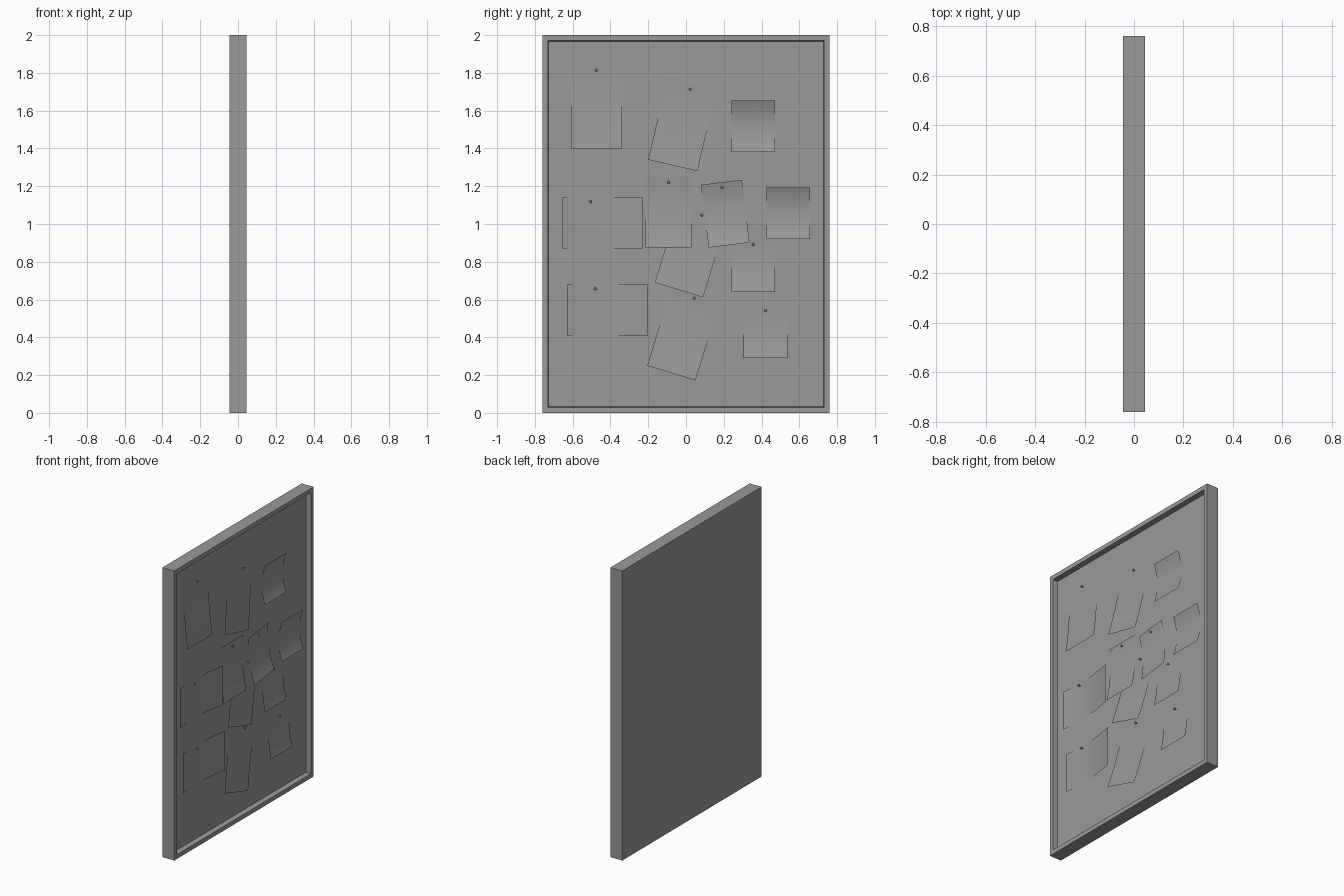
import bpy, bmesh, math
from mathutils import Vector, Matrix

cube = bpy.data.objects.get("Cube")
if cube:
    bpy.data.objects.remove(cube)

grey = bpy.data.materials.new("plain grey")
grey.use_nodes = True
GREY = (0.32, 0.32, 0.32, 1)
grey.diffuse_color = GREY
grey.node_tree.nodes["Principled BSDF"].inputs["Base Color"].default_value = GREY

BACK, FRONT, BOARD = -0.045, 0.045, 0.01    # depth levels along x
HALF_W, TALL, RIM = 0.76, 2.0, 0.042


def finish(bm, name, smooth=False):
    mesh = bpy.data.meshes.new(name)
    bm.to_mesh(mesh)
    bm.free()
    mesh.materials.append(grey)
    for p in mesh.polygons:
        p.use_smooth = smooth
    obj = bpy.data.objects.new(name, mesh)
    bpy.context.collection.objects.link(obj)
    return obj


# Frame and board: a slab whose front is inset for the rim, then sunk
bm = bmesh.new()
bmesh.ops.create_cube(bm, size=1, matrix=Matrix.Translation((0, 0, TALL / 2))
                      @ Matrix.Diagonal((FRONT - BACK, 2 * HALF_W, TALL, 1)))
face = max(bm.faces, key=lambda f: f.normal.x)
bmesh.ops.inset_region(bm, faces=[face], thickness=RIM)
# slightly tapered inner wall of the rim
bmesh.ops.inset_region(bm, faces=[face], thickness=0.005)
for v in face.verts:
    v.co.x = BOARD
bm.normal_update()
finish(bm, "framed_board")


def sheet(name, y, z, w, h, angle=0, pin=0.92, touch=0.9, lift=0.03, sideways=False):
    """Curled sheet from its bottom left corner; it touches the board at 'touch'."""
    turn = Matrix.Rotation(math.radians(angle), 3, 'X')
    corner = Vector((BOARD + 0.002, y, z))
    bm = bmesh.new()
    nu, nv = (14, 1) if sideways else (1, 14)
    bmesh.ops.create_grid(bm, x_segments=nu, y_segments=nv, size=0.5)
    for v in bm.verts:
        a, b = v.co.x + 0.5, v.co.y + 0.5
        t = (a if sideways else b) - touch
        bend = lift * (t / max(touch, 1 - touch)) ** 2
        v.co = corner + turn @ Vector((bend, a * w, b * h))
    bm.normal_update()
    finish(bm, name, True)

    # Pin with a small round head
    along = touch if sideways else 0.5
    spot = corner + turn @ Vector((0.004, along * w, pin * h))
    bm = bmesh.new()
    upright = Matrix.Rotation(math.pi / 2, 4, 'Y')
    bmesh.ops.create_cone(bm, cap_ends=True, segments=10, radius1=0.003, radius2=0.003,
                          depth=0.016, matrix=Matrix.Translation(spot) @ upright)
    bmesh.ops.create_uvsphere(bm, u_segments=10, v_segments=6, radius=0.007,
                              matrix=Matrix.Translation(spot + Vector((0.009, 0, 0))))
    finish(bm, name + "_pin", True)


# Tall sheets curling out at the bottom
sheet("tall_sheet_upright", -0.61, 1.40, 0.27, 0.45)
for i, (y, z, angle) in enumerate([(-0.20, 1.34, -13), (-0.165, 0.69, -17), (-0.205, 0.25, -17)]):
    sheet(f"tall_sheet_tilted_{i + 1}", y, z, 0.267, 0.45, angle)

# Wide sheets curling sideways
for i, (y, z) in enumerate([(-0.655, 0.87), (-0.63, 0.41)]):
    sheet(f"wide_sheet_{i + 1}", y, z, 0.428, 0.27, touch=0.35, sideways=True)

# Medium sheets lifting at both ends
sheet("medium_sheet_upright", -0.215, 0.875, 0.245, 0.375, touch=0.72)
sheet("medium_sheet_tilted", 0.12, 0.875, 0.218, 0.335, 7, touch=0.6)

# Small square notes
for i, (y, z, touch) in enumerate([(0.24, 1.38, 0.5), (0.425, 0.92, 0.5),
                                   (0.24, 0.64, 0.9), (0.305, 0.29, 0.9)]):
    sheet(f"small_note_{i + 1}", y, z, 0.232, 0.273, touch=touch, lift=0.026)
